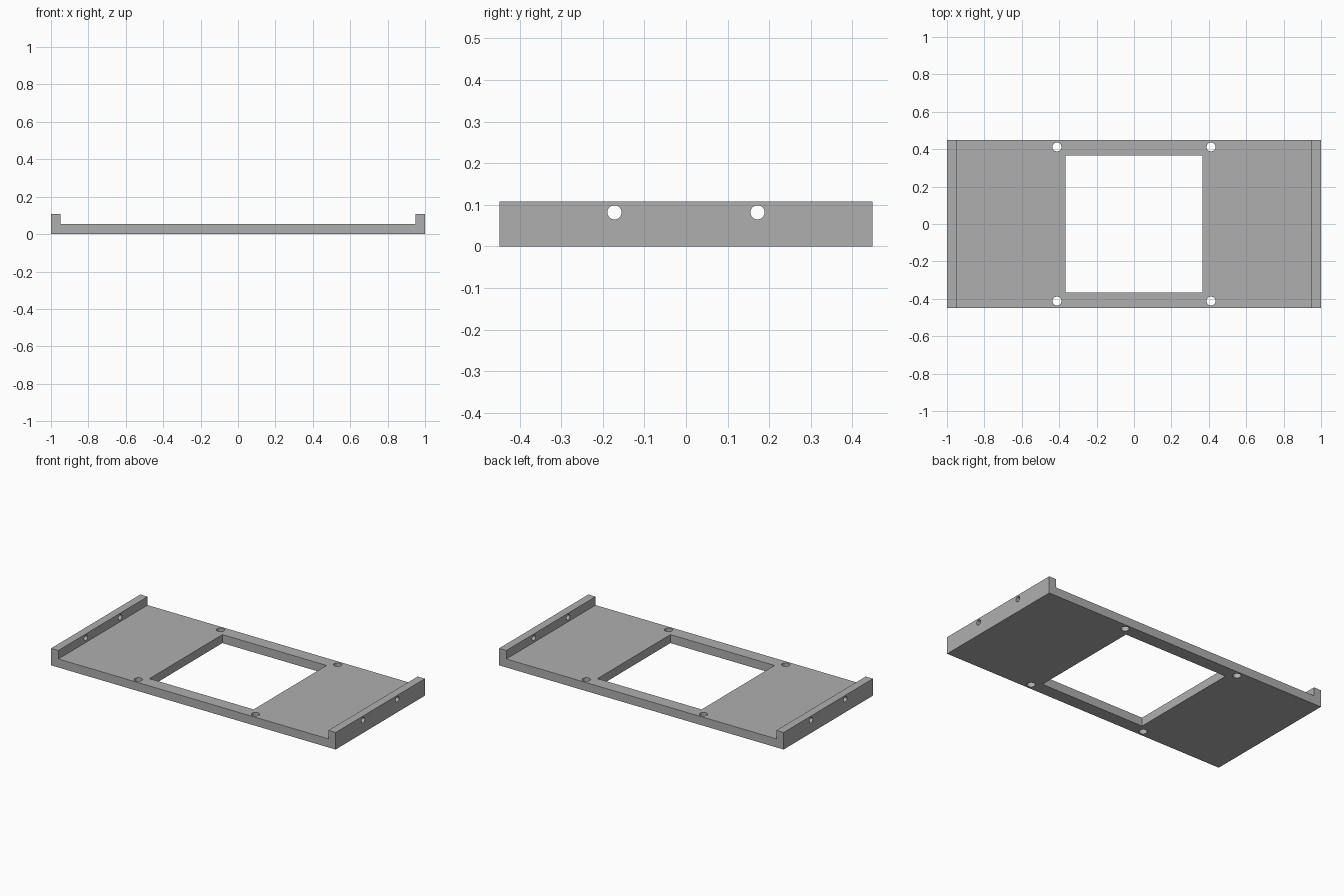
import bpy, bmesh
from math import pi
from mathutils import Matrix

cube = bpy.data.objects.get("Cube")
if cube:
    bpy.data.objects.remove(cube, do_unlink=True)

HALF_X, HALF_Y = 1.0, 0.448
FLOOR, TOP, WALL = 0.054, 0.108, 0.051
WINDOW = 0.366

grey = bpy.data.materials.new("plain grey")
grey.use_nodes = True
grey.diffuse_color = (0.43, 0.43, 0.43, 1)
grey.node_tree.nodes["Principled BSDF"].inputs["Base Color"].default_value = grey.diffuse_color


def make_object(name, bm):
    bmesh.ops.recalc_face_normals(bm, faces=bm.faces)
    mesh = bpy.data.meshes.new(name)
    bm.to_mesh(mesh)
    bm.free()
    obj = bpy.data.objects.new(name, mesh)
    bpy.context.collection.objects.link(obj)
    mesh.materials.append(grey)
    return obj


def add_drill(bm, radius, depth, place):
    bmesh.ops.create_cone(bm, cap_ends=True, segments=32, radius1=radius,
                          radius2=radius, depth=depth, matrix=place)


# Shallow channel: floor plate with a raised lip at each end
inner = HALF_X - WALL
profile = [(-HALF_X, 0), (HALF_X, 0), (HALF_X, TOP), (inner, TOP),
           (inner, FLOOR), (-inner, FLOOR), (-inner, TOP), (-HALF_X, TOP)]
bm = bmesh.new()
face = bm.faces.new([bm.verts.new((x, -HALF_Y, z)) for x, z in profile])
side = bmesh.ops.extrude_face_region(bm, geom=[face])["geom"]
bmesh.ops.translate(bm, vec=(0, 2 * HALF_Y, 0),
                    verts=[v for v in side if isinstance(v, bmesh.types.BMVert)])
plate = make_object("mounting_plate", bm)

# Cutter: square window, corner screw holes and lip holes
bm = bmesh.new()
bmesh.ops.create_cube(bm, size=2 * WINDOW)
for x in (-0.412, 0.412):
    for y in (-0.412, 0.412):
        add_drill(bm, 0.024, 0.4, Matrix.Translation((x, y, 0)))
for x in (-HALF_X, HALF_X):
    for y in (-0.172, 0.172):
        add_drill(bm, 0.017, 0.3,
                  Matrix.Translation((x, y, 0.082)) @ Matrix.Rotation(pi / 2, 4, "Y"))
cutter = make_object("opening_cutter", bm)
cutter.hide_render = True

cut = plate.modifiers.new("openings", "BOOLEAN")
cut.operation = "DIFFERENCE"
cut.solver = "EXACT"
cut.object = cutter

# Apply the cut, drop the cutter, and smooth only the hole walls
bpy.ops.object.select_all(action="DESELECT")
plate.select_set(True)
bpy.context.view_layer.objects.active = plate
bpy.ops.object.modifier_apply(modifier=cut.name)
bpy.data.objects.remove(cutter, do_unlink=True)
bpy.ops.object.shade_smooth_by_angle(angle=pi / 6)
